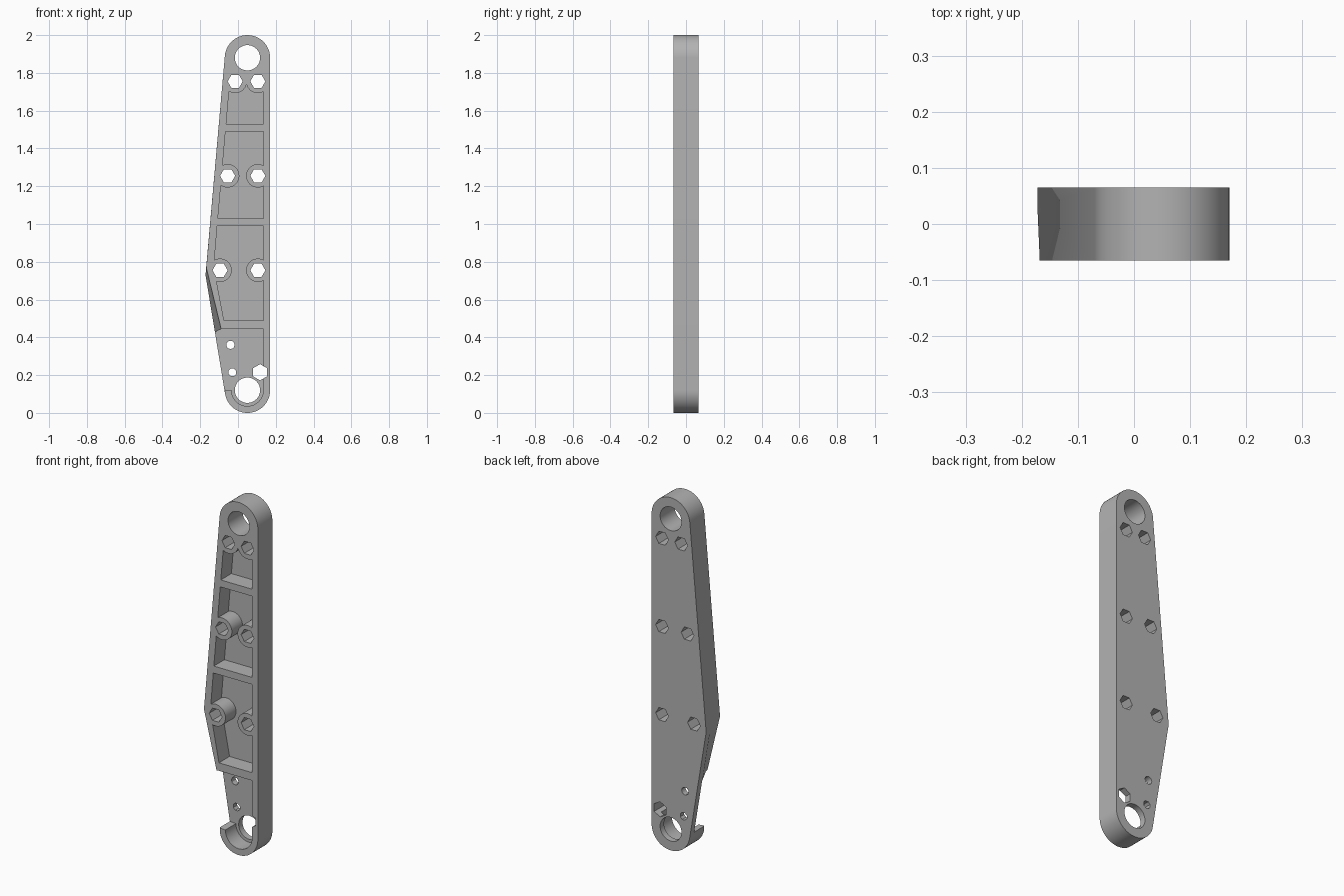
import bpy, bmesh
from math import sin, cos, radians

if "Cube" in bpy.data.objects:
    bpy.data.objects.remove(bpy.data.objects["Cube"], do_unlink=True)

FRONT, FLOOR, BACK = -0.065, 0.03, 0.065
CX, Z_LOW, Z_HIGH, R = 0.05, 0.12, 1.88, 0.12

grey = bpy.data.materials.new("plain grey")
grey.use_nodes = True
colour = (0.45, 0.45, 0.45, 1)
grey.diffuse_color = colour
grey.node_tree.nodes["Principled BSDF"].inputs["Base Color"].default_value = colour


def arc(x, z, r, start, end, n):
    angles = [radians(start + (end - start) * i / n) for i in range(n + 1)]
    return [(x + r * cos(a), z + r * sin(a)) for a in angles]


def circle(x, z, r, n, turn=0):
    return arc(x, z, r, turn, turn + 360, n)[:-1]


def loft(name, sections):
    """Solid through (y, outline) sections with equal point counts."""
    bm = bmesh.new()
    rings = [[bm.verts.new((x, y, z)) for x, z in pts] for y, pts in sections]
    bm.faces.new(rings[0])
    bm.faces.new(rings[-1])
    for a, b in zip(rings, rings[1:]):
        for i in range(len(a)):
            bm.faces.new((a[i - 1], a[i], b[i], b[i - 1]))
    sides = [f for f in bm.faces if len(f.verts) == 4]
    bmesh.ops.connect_verts_nonplanar(bm, angle_limit=0.002, faces=sides)
    bmesh.ops.recalc_face_normals(bm, faces=bm.faces)
    mesh = bpy.data.meshes.new(name)
    bm.to_mesh(mesh)
    bm.free()
    mesh.materials.append(grey)
    obj = bpy.data.objects.new(name, mesh)
    bpy.context.collection.objects.link(obj)
    return obj


def prism(name, pts, y0=-0.2, y1=0.2):
    return loft(name, [(y0, pts), (y1, pts)])


def cut(target, cutter):
    """Subtract the cutter and throw it away."""
    cutter.hide_render = True
    mod = target.modifiers.new("cut", "BOOLEAN")
    mod.operation = "DIFFERENCE"
    mod.solver = "EXACT"
    mod.object = cutter
    bpy.context.view_layer.objects.active = target
    bpy.ops.object.modifier_apply(modifier=mod.name)
    bpy.data.objects.remove(cutter, do_unlink=True)


# Arm body: round ends, straight edge, bent edge chamfered toward the front
def outline(bend, lower):
    return (arc(CX, Z_HIGH, R, 0, 175, 28) + [bend, lower]
            + arc(CX, Z_LOW, R, 189.5, 360, 28))


back_shape = outline((-0.172, 0.73), (-0.12, 0.414))
front_shape = outline((-0.168, 0.77), (-0.072, 0.373))
arm = loft("link_arm", [(BACK, back_shape), (FLOOR - 0.002, back_shape),
                        (FRONT, front_shape)])

# Bolt positions: (x, z), each surrounded by a round boss
bolts = [(-0.015, 1.755), (0.105, 1.755), (-0.055, 1.255),
         (0.105, 1.255), (-0.095, 0.755), (0.105, 0.755)]

# Front pockets between the cross ribs
INNER = 0.134


def inner_left(z):
    return -0.168 + 0.0875 * (z - 0.77) + 0.039


pockets = []
for low, high in [(1.53, 1.745), (1.03, 1.49)]:
    pockets.append([(inner_left(low), low), (INNER, low),
                    (INNER, high), (inner_left(high), high)])
pockets.append([(-0.074, 0.49), (INNER, 0.49), (INNER, 0.99),
                (inner_left(0.99), 0.99), (-0.128, 0.77)])

for pts in pockets:
    pocket = prism("pocket_cutter", pts, -0.15, FLOOR)
    for x, z in bolts:
        cut(pocket, prism("boss", circle(x, z, 0.062, 40), -0.3, 0.2))
    cut(arm, pocket)

# Lower pocket, open on the bent side, leaving a hooked rim at the bottom
open_pocket = ([(-0.3, 0.353), (-0.085, 0.445), (INNER, 0.445)]
               + arc(CX, Z_LOW, INNER - CX, 0, -180, 32) + [(-0.3, 0.14)])
cut(arm, prism("open_pocket_cutter", open_pocket, -0.15, FLOOR))

# Through holes: pivots, hexagonal bolt holes, small pin holes
holes = [circle(CX, z, 0.067, 48) for z in (Z_LOW, Z_HIGH)]
holes += [circle(x, z, 0.04, 6) for x, z in bolts]
holes += [circle(0.117, 0.215, 0.043, 6, 30),
          circle(-0.04, 0.36, 0.022, 12), circle(-0.03, 0.215, 0.022, 8, 22.5)]
for pts in holes:
    cut(arm, prism("hole_cutter", pts))

# Smooth round walls, sharp corners
bpy.ops.object.select_all(action="DESELECT")
arm.select_set(True)
bpy.context.view_layer.objects.active = arm
bpy.ops.object.shade_smooth_by_angle(angle=radians(30))
